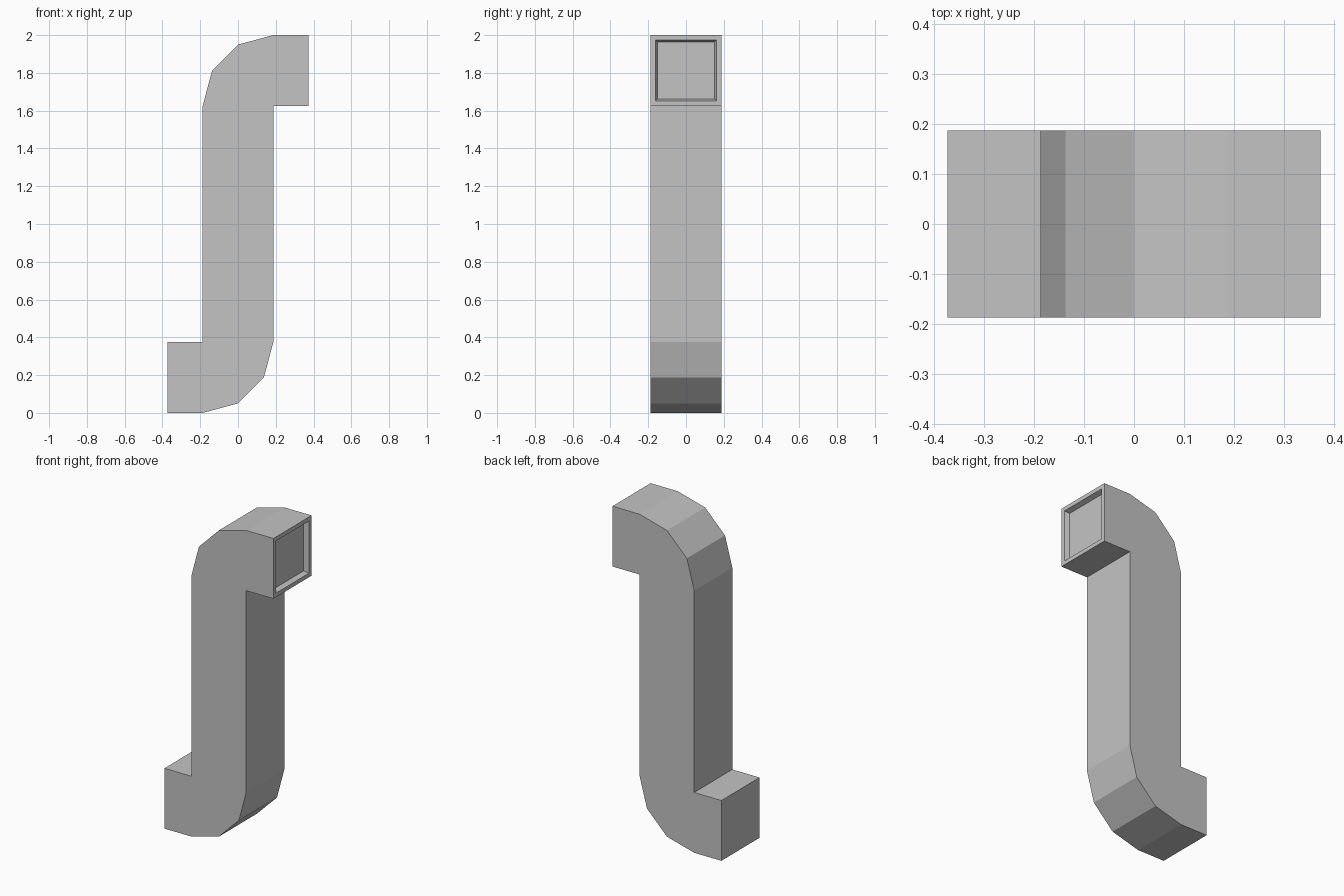
import bpy, bmesh
from math import sin, cos, radians
from mathutils import Vector

cube = bpy.data.objects.get("Cube")
if cube:
    bpy.data.objects.remove(cube, do_unlink=True)

HALF = 0.187      # half the width of the square duct
WIDE = 2 * HALF   # duct width, also the bend radius
MID = 1.0         # height the two ends turn around

# Plain grey paint
grey = bpy.data.materials.new("plain grey")
grey.use_nodes = True
colour = (0.55, 0.55, 0.55, 1)
grey.diffuse_color = colour
grey.node_tree.nodes["Principled BSDF"].inputs["Base Color"].default_value = colour

# Half outline: foot end, bend in three flat steps, then the same turned about the middle
half = [(-WIDE, WIDE), (-WIDE, 0)]
for step in range(4):
    a = radians(-90 + 30 * step)
    half.append((-HALF + WIDE * cos(a), WIDE + WIDE * sin(a)))
inner_corner = (HALF, 2 * MID - WIDE)
half.append(inner_corner)
outline = half + [(-x, 2 * MID - z) for x, z in half]

# Extrude the outline through the depth
bm = bmesh.new()
side = bm.faces.new([bm.verts.new((x, -HALF, z)) for x, z in outline])
ext = bmesh.ops.extrude_face_region(bm, geom=[side])
moved = [v for v in ext["geom"] if isinstance(v, bmesh.types.BMVert)]
bmesh.ops.translate(bm, verts=moved, vec=(0, WIDE, 0))
bmesh.ops.recalc_face_normals(bm, faces=bm.faces[:])

# Shallow tapered recess in the upper mouth
mouth = max(bm.faces, key=lambda f: f.normal.x + f.calc_center_median().x)
bmesh.ops.inset_individual(bm, faces=[mouth], thickness=0.036)
bmesh.ops.inset_individual(bm, faces=[mouth], thickness=0.014)
bmesh.ops.translate(bm, verts=mouth.verts[:], vec=Vector((-0.03, 0, 0)))

mesh = bpy.data.meshes.new("bent_duct")
bm.to_mesh(mesh)
bm.free()
mesh.materials.append(grey)
duct = bpy.data.objects.new("bent_duct", mesh)
bpy.context.collection.objects.link(duct)
